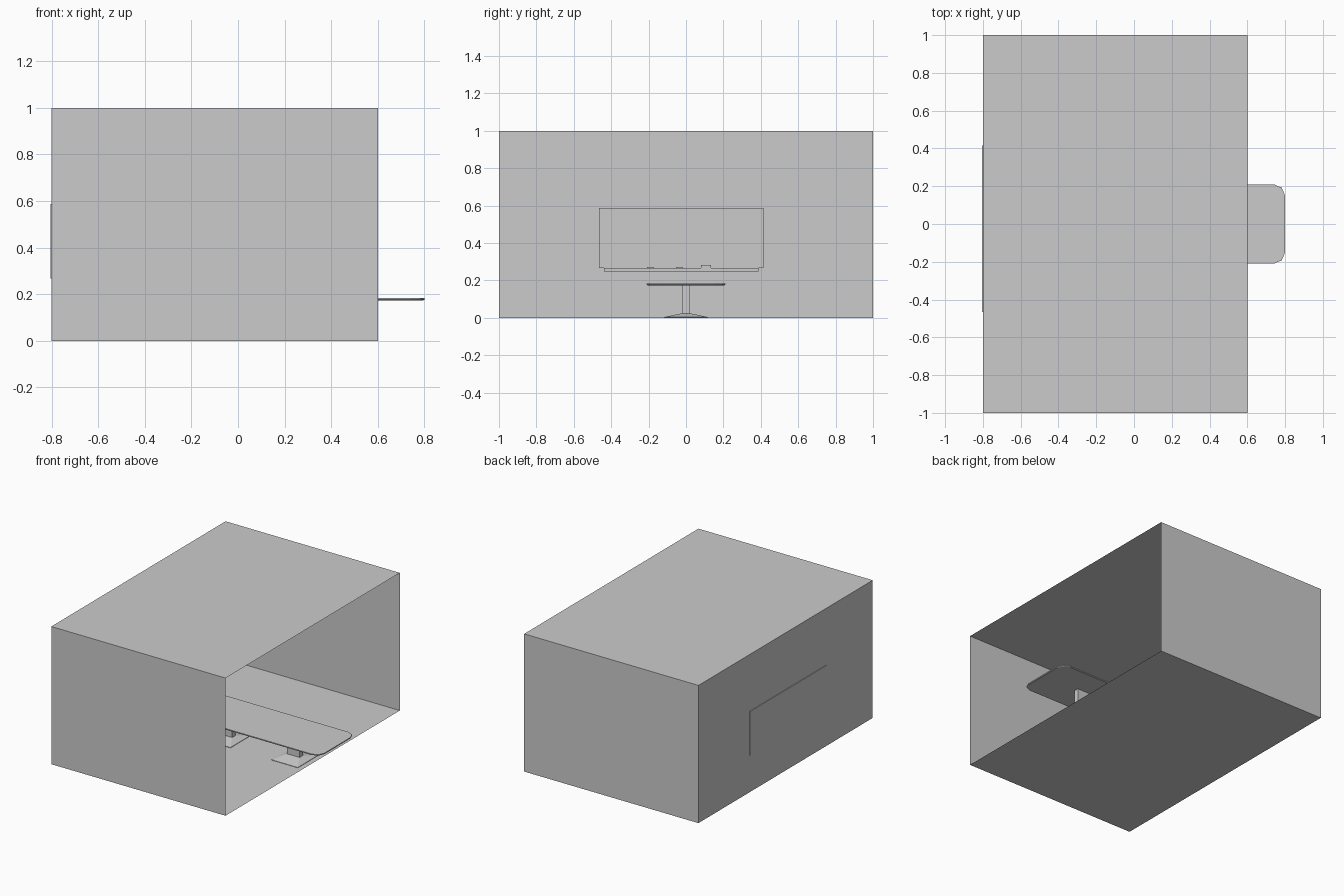
import bpy, bmesh, math

if "Cube" in bpy.data.objects:
    bpy.data.objects.remove(bpy.data.objects["Cube"])


def finish(name, bm):
    bmesh.ops.recalc_face_normals(bm, faces=bm.faces)
    me = bpy.data.meshes.new(name)
    bm.to_mesh(me)
    bm.free()
    ob = bpy.data.objects.new(name, me)
    bpy.context.collection.objects.link(ob)
    return ob


def loft(name, rings):
    """Skin a closed solid through rings with equal point counts."""
    bm = bmesh.new()
    loops = [[bm.verts.new(p) for p in r] for r in rings]
    n = len(loops[0])
    for a, b in zip(loops, loops[1:]):
        for i in range(n):
            j = (i + 1) % n
            bm.faces.new((a[i], a[j], b[j], b[i]))
    bm.faces.new(loops[0][::-1])
    bm.faces.new(loops[-1])
    return finish(name, bm)


def rect(x0, x1, y0, y1, z):
    return [(x0, y0, z), (x1, y0, z), (x1, y1, z), (x0, y1, z)]


def box(name, x0, x1, y0, y1, z0, z1):
    return loft(name, [rect(x0, x1, y0, y1, z0), rect(x0, x1, y0, y1, z1)])


# Room shell: thin walls, open on the +x side
bm = bmesh.new()
bmesh.ops.create_cube(bm, size=1)
for v in bm.verts:
    v.co = (v.co.x * 1.4 - 0.1, v.co.y * 2, v.co.z + 0.5)
bm.normal_update()
bmesh.ops.delete(bm, geom=[f for f in bm.faces if f.normal.x > 0.9], context='FACES')
me = bpy.data.meshes.new("room_shell")
bm.to_mesh(me)
bm.free()
bpy.context.collection.objects.link(bpy.data.objects.new("room_shell", me))


# Table top with clipped round corners
def table_ring(z, inset=0.0, r=0.06):
    x0, x1, h = -0.425 + inset, 0.80 - inset, 0.21 - inset
    centres = [(x1 - r, h - r), (x0 + r, h - r), (x0 + r, r - h), (x1 - r, r - h)]
    return [(cx + r * math.cos(math.radians(90 * q + 45 * s)),
             cy + r * math.sin(math.radians(90 * q + 45 * s)), z)
            for q, (cx, cy) in enumerate(centres) for s in range(3)]


loft("table_top", [table_ring(0.174, 0.004), table_ring(0.177), table_ring(0.184)])

# Two pedestals: sloped foot and flat column
for i, cx in enumerate((0.458, -0.083)):
    loft(f"table_foot_{i + 1}", [
        rect(cx - 0.105, cx + 0.105, -0.118, 0.118, 0.001),
        rect(cx - 0.105, cx + 0.105, -0.118, 0.118, 0.004),
        rect(cx - 0.05, cx + 0.05, -0.02, 0.02, 0.024)])
    box(f"table_column_{i + 1}", cx - 0.05, cx + 0.05, -0.019, 0.019, 0.02, 0.176)

# Whiteboard set through the end wall, with a slim raised frame
box("whiteboard", -0.805, -0.79, -0.465, 0.415, 0.267, 0.588)
for name, dims in {
    "top": (-0.465, 0.415, 0.584, 0.588), "bottom": (-0.465, 0.415, 0.267, 0.271),
    "left": (-0.465, -0.461, 0.271, 0.584), "right": (0.411, 0.415, 0.271, 0.584),
}.items():
    box("board_frame_" + name, -0.79, -0.787, *dims)

# Tray with markers and an eraser
box("board_tray", -0.80, -0.755, -0.438, 0.388, 0.248, 0.266)
for i, y in enumerate((-0.19, -0.035)):
    box(f"marker_{i + 1}", -0.778, -0.770, y - 0.018, y + 0.018, 0.266, 0.272)
box("eraser", -0.783, -0.763, 0.08, 0.133, 0.266, 0.282)
